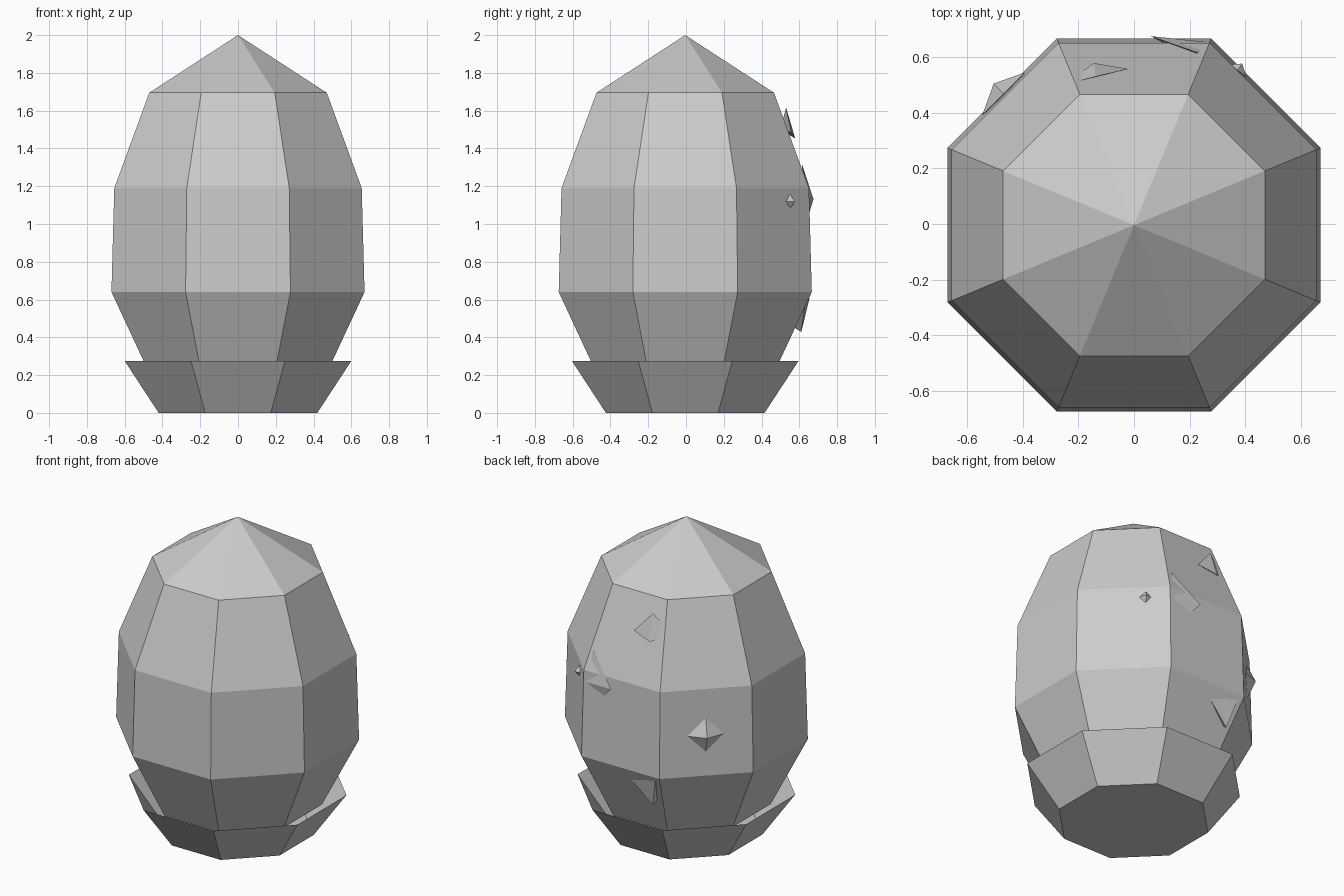
import bpy, bmesh, math
from mathutils import Vector

cube = bpy.data.objects.get("Cube")
if cube:
    bpy.data.objects.remove(cube, do_unlink=True)

SIDES = 8
CENTRE_Y = -0.004

grey = bpy.data.materials.new("stone_grey")
grey.use_nodes = True
COLOUR = (0.6, 0.6, 0.6, 1)
grey.diffuse_color = COLOUR
grey.node_tree.nodes["Principled BSDF"].inputs["Base Color"].default_value = COLOUR


def finish(bm, name):
    mesh = bpy.data.meshes.new(name)
    bm.normal_update()
    bm.to_mesh(mesh)
    bm.free()
    mesh.materials.append(grey)
    obj = bpy.data.objects.new(name, mesh)
    bpy.context.collection.objects.link(obj)
    return obj


def lathe(name, profile, bottom=None, top=None):
    """Eight-sided shell from (flat radius, height) rings; ends are apex heights."""
    bm = bmesh.new()
    rings = []
    for apothem, z in profile:
        r = apothem / math.cos(math.pi / SIDES)
        angles = [math.tau * (i + 0.5) / SIDES for i in range(SIDES)]
        rings.append([bm.verts.new((r * math.cos(a), r * math.sin(a) + CENTRE_Y, z))
                      for a in angles])
    for low, high in zip(rings, rings[1:]):
        for i in range(SIDES):
            j = (i + 1) % SIDES
            bm.faces.new((low[i], low[j], high[j], high[i]))
    if bottom is None:
        bm.faces.new(rings[0][::-1])
    for ring, z, flip in ((rings[0], bottom, True), (rings[-1], top, False)):
        if z is None:
            continue
        tip = bm.verts.new((0, CENTRE_Y, z))
        for i in range(SIDES):
            face = bm.faces.new((ring[i], ring[(i + 1) % SIDES], tip))
            if flip:
                face.normal_flip()
    return finish(bm, name)


def shard(name, points):
    """Faceted chip: the convex hull of a few points."""
    bm = bmesh.new()
    verts = [bm.verts.new(p) for p in points]
    bmesh.ops.convex_hull(bm, input=verts)
    bmesh.ops.recalc_face_normals(bm, faces=bm.faces)
    return finish(bm, name)


def stud(name, angle, radius, z, half, height):
    """Diamond set in the shell, pointing outwards at the given angle."""
    out = Vector((math.cos(angle), math.sin(angle), 0))
    side = Vector((-out.y, out.x, 0))
    up = Vector((0, 0, 1))
    base = out * radius + up * z
    return shard(name, [base + out * height, base - out * height,
                        base + side * half, base - side * half,
                        base + up * half, base - up * half])


# Egg body, pointed at both ends
lathe("egg_shell", [(0.465, 0.2), (0.67, 0.64), (0.655, 1.19), (0.47, 1.695)],
      bottom=0.04, top=2.0)

# Open cup holding the egg
lathe("cup_stand", [(0.42, 0), (0.6, 0.275)])

# Diamonds on the back corners
stud("large_diamond", math.radians(135), 0.663, 0.9, 0.107, 0.05)
stud("small_diamond", math.radians(56), 0.665, 1.12, 0.038, 0.03)

# Loose chips on the back
shard("upper_chip", [(-0.137, 0.53, 1.617), (-0.02, 0.557, 1.486),
                     (-0.145, 0.578, 1.453), (-0.25, 0.5, 1.5)])
shard("middle_chip", [(0.23, 0.615, 1.314), (0.06, 0.675, 1.131),
                      (0.134, 0.65, 1.051), (0.25, 0.655, 1.118), (0.2, 0.6, 1.15)])
shard("lower_chip", [(-0.04, 0.63, 0.572), (-0.24, 0.655, 0.61),
                     (-0.19, 0.61, 0.428), (-0.22, 0.5, 0.5)])
